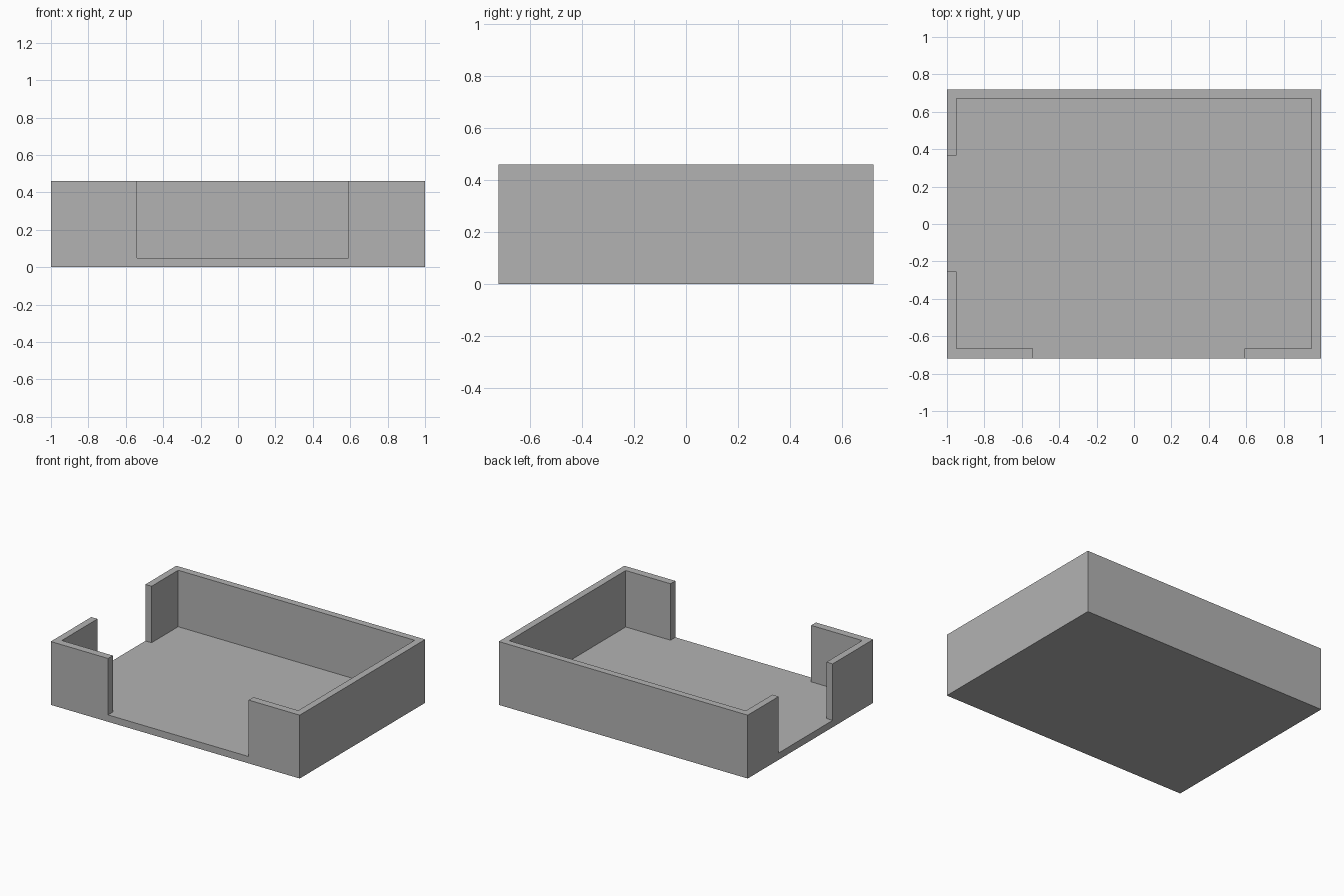
import bpy
import bmesh

default = bpy.data.objects.get("Cube")
if default:
    bpy.data.objects.remove(default, do_unlink=True)

X, Y, HEIGHT, FLOOR = 1.0, 0.72, 0.46, 0.05
IN_X, IN_BACK, IN_FRONT = 0.95, 0.67, -0.665
OUT = 0.2  # how far cutter passes beyond the walls

grey = bpy.data.materials.new("plain grey")
grey.use_nodes = True
colour = (0.45, 0.45, 0.45, 1)
grey.diffuse_color = colour
grey.node_tree.nodes["Principled BSDF"].inputs["Base Color"].default_value = colour


def prism(name, outline, bottom, top):
    """Extrude a flat outline straight up into a solid."""
    bm = bmesh.new()
    base = bm.faces.new([bm.verts.new((x, y, bottom)) for x, y in outline])
    extruded = bmesh.ops.extrude_face_region(bm, geom=[base], use_keep_orig=True)
    upper = [g for g in extruded["geom"] if isinstance(g, bmesh.types.BMVert)]
    bmesh.ops.translate(bm, verts=upper, vec=(0, 0, top - bottom))
    bmesh.ops.recalc_face_normals(bm, faces=bm.faces)
    mesh = bpy.data.meshes.new(name)
    bm.to_mesh(mesh)
    bm.free()
    mesh.materials.append(grey)
    obj = bpy.data.objects.new(name, mesh)
    bpy.context.collection.objects.link(obj)
    return obj


# Solid block for the tray
tray = prism("open_tray", [(-X, -Y), (X, -Y), (X, Y), (-X, Y)], 0, HEIGHT)

# Cavity outline, running out through the front and left wall openings
cavity = prism("cavity_cutter", [
    (-IN_X, IN_FRONT), (-0.54, IN_FRONT), (-0.54, -Y - OUT),
    (0.59, -Y - OUT), (0.59, IN_FRONT), (IN_X, IN_FRONT),
    (IN_X, IN_BACK), (-IN_X, IN_BACK), (-IN_X, 0.365),
    (-X - OUT, 0.365), (-X - OUT, -0.255), (-IN_X, -0.255),
], FLOOR, HEIGHT + OUT)
cavity.hide_render = True

# Carve the cavity and bake the result
cut = tray.modifiers.new("carve", 'BOOLEAN')
cut.operation = 'DIFFERENCE'
cut.solver = 'EXACT'
cut.object = cavity
bpy.context.view_layer.objects.active = tray
bpy.ops.object.modifier_apply(modifier=cut.name)
bpy.data.objects.remove(cavity, do_unlink=True)
